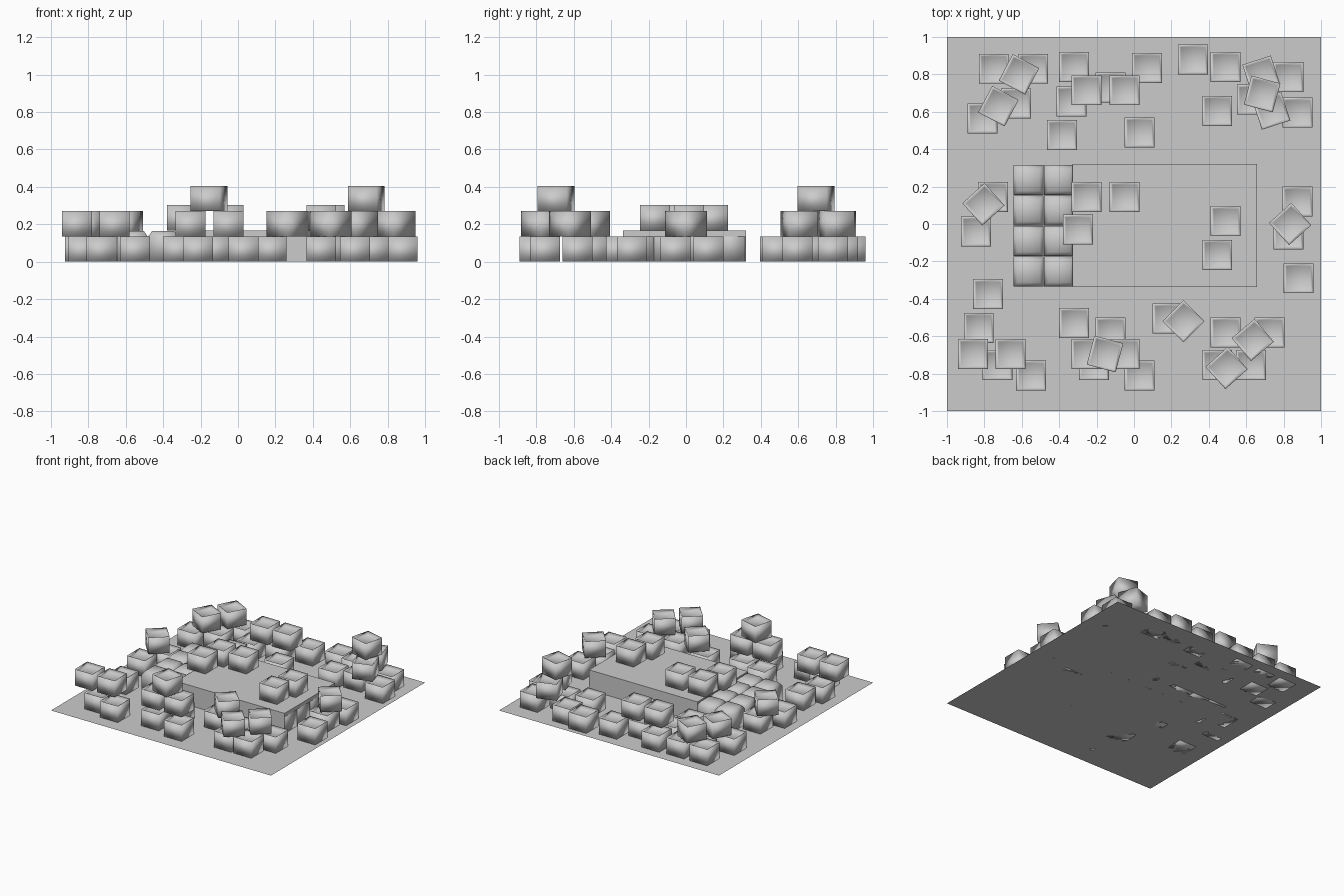
import bpy, bmesh, math

if "Cube" in bpy.data.objects:
    bpy.data.objects.remove(bpy.data.objects["Cube"])

stone = bpy.data.materials.new("light_grey_stone")
stone.diffuse_color = (0.6, 0.6, 0.6, 1)
stone.use_nodes = True
stone.node_tree.nodes["Principled BSDF"].inputs["Base Color"].default_value = stone.diffuse_color

S = 0.16    # block width
H = 0.135   # layer height


def block_mesh(name, inset, rise):
    """Cube whose top has an inset panel, sunken or raised; smooth shaded."""
    bm = bmesh.new()
    bmesh.ops.create_cube(bm, size=1)
    for v in bm.verts:
        v.co = (v.co.x * S, v.co.y * S, (v.co.z + 0.5) * H)
    bm.normal_update()
    top = [f for f in bm.faces if f.normal.z > 0.9]
    bmesh.ops.inset_region(bm, faces=top, thickness=inset)
    for v in top[0].verts:
        v.co.z += rise
    for f in bm.faces:
        f.smooth = True
    me = bpy.data.meshes.new(name)
    bm.to_mesh(me)
    bm.free()
    me.materials.append(stone)
    return me


def place(name, me, x, y, z, deg=0):
    ob = bpy.data.objects.new(name, me)
    ob.location = (x, y, z)
    ob.rotation_euler.z = math.radians(deg)
    bpy.context.collection.objects.link(ob)


loose = block_mesh("loose_block", 0.022, -0.02)
paver = block_mesh("paving_block", 0.03, 0.03)

# ground sheet
bpy.ops.mesh.primitive_plane_add(size=2)
bpy.context.object.name = "ground_sheet"
bpy.context.object.data.materials.append(stone)

# raised platform
bpy.ops.mesh.primitive_cube_add(size=1, location=(0.165, -0.008, 0.083))
platform = bpy.context.object
platform.name = "platform"
platform.scale = (0.985, 0.655, 0.165)
platform.data.materials.append(stone)

# paving grid, partly covered by the platform
for i in range(8):
    for j in range(4):
        place("paving_block", paver, -0.563 + i * 0.163, -0.253 + j * 0.163, 0)

# loose blocks, by layer
ground_layer = [
    (-.75, .83), (-.54, .83), (-.81, .565), (-.63, .645), (-.32, .84),
    (-.335, .655), (-.125, .73), (.07, .835), (-.385, .475), (.03, .49),
    (.315, .88), (.49, .84), (.825, .785), (.63, .665), (.445, .605),
    (.875, .595), (-.755, .145), (-.845, -.04), (.875, .12), (.825, -.055),
    (.88, -.29), (-.78, -.375), (-.83, -.555), (-.73, -.755), (-.55, -.81)]
ground_front = [
    (-.32, -.53), (-.125, -.58), (-.215, -.755), (.03, -.81), (.18, -.505),
    (.49, -.58), (.725, -.58), (.445, -.755), (.625, -.755)]
on_platform = [
    (-.255, .145), (-.05, .145), (-.30, -.03), (.49, .015), (.445, -.165)]
second_layer = [
    (-.615, .80, -28), (-.725, .63, -28), (-.255, .715, 0), (-.05, .715, 0),
    (.68, .80, 18), (.735, .605, 18), (-.805, .105, 42), (.835, 0, 42),
    (-.86, -.695, 0), (-.66, -.695, 0), (-.255, -.695, 0), (-.05, -.695, 0),
    (.265, -.52, 45), (.635, -.62, 40), (.495, -.77, 42)]
third_layer = [(.685, .695, -15), (-.155, -.695, -15)]

for z, group in ((0, ground_layer), (0, ground_front), (0.168, on_platform),
                 (H, second_layer), (2 * H, third_layer)):
    for p in group:
        place("loose_block", loose, p[0], p[1], z, p[2] if len(p) > 2 else 0)
